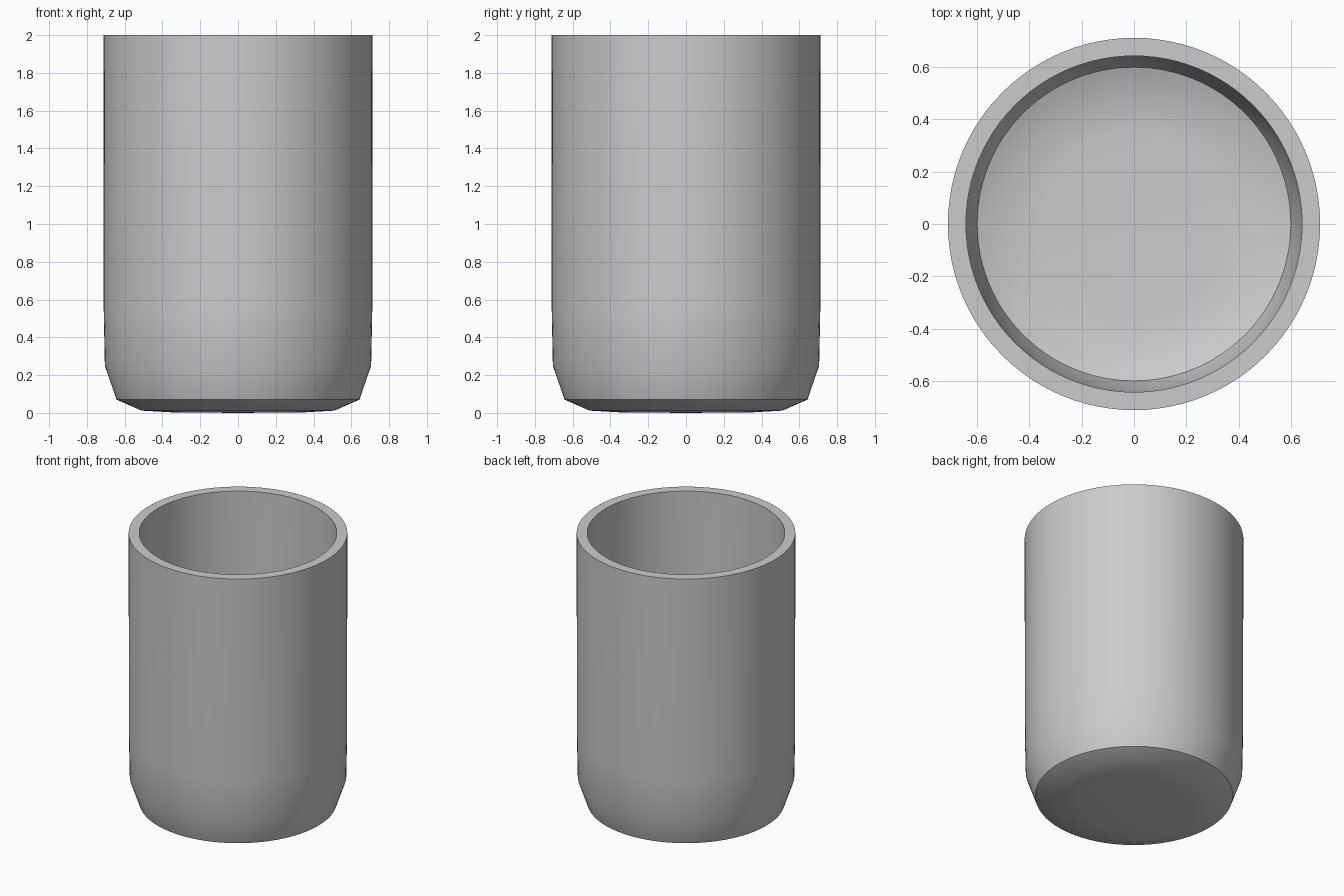
import bpy, bmesh, math

if "Cube" in bpy.data.objects:
    bpy.data.objects.remove(bpy.data.objects["Cube"])

SEGMENTS = 96


def lathe(name, profile):
    """Spin a closed (radius, z) profile around the z axis."""
    bm = bmesh.new()
    rings = []
    for r, z in profile:
        if r == 0:
            rings.append([bm.verts.new((0, 0, z))] * SEGMENTS)
        else:
            rings.append([bm.verts.new((r * math.cos(2 * math.pi * i / SEGMENTS),
                                        r * math.sin(2 * math.pi * i / SEGMENTS), z))
                          for i in range(SEGMENTS)])
    for low, high in zip(rings, rings[1:]):
        for i in range(SEGMENTS):
            j = (i + 1) % SEGMENTS
            corners = list(dict.fromkeys((low[i], low[j], high[j], high[i])))
            bm.faces.new(corners)
    bmesh.ops.recalc_face_normals(bm, faces=bm.faces)
    mesh = bpy.data.meshes.new(name)
    bm.to_mesh(mesh)
    bm.free()
    obj = bpy.data.objects.new(name, mesh)
    bpy.context.collection.objects.link(obj)
    return obj


# Outer shell, from the base centre up to the rim
outer = [(0, 0), (0.35, 0.003), (0.51, 0.012), (0.643, 0.07),
         (0.705, 0.25), (0.711, 0.55), (0.712, 2.0)]
# Inner shell, from the rim down to the floor centre
inner = [(0.643, 2.0), (0.642, 0.55), (0.636, 0.26), (0.6, 0.125),
         (0.49, 0.081), (0.35, 0.073), (0, 0.07)]

cup = lathe("cup", outer + inner)
bpy.context.view_layer.objects.active = cup
cup.select_set(True)
bpy.ops.object.shade_smooth_by_angle(angle=math.radians(30))
